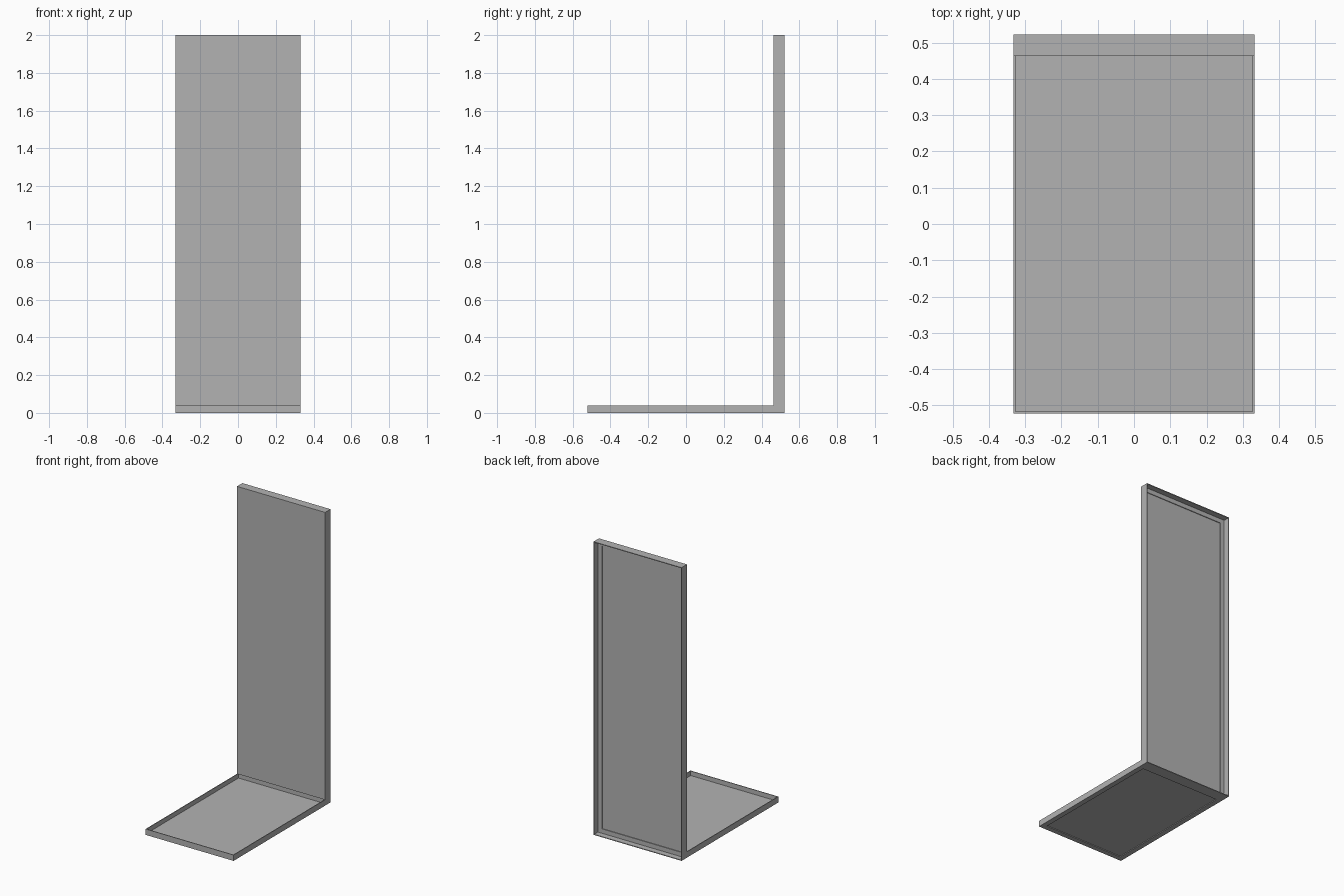
import bpy
from mathutils import Vector

cube = bpy.data.objects.get("Cube")
if cube:
    bpy.data.objects.remove(cube, do_unlink=True)

grey = bpy.data.materials.new("plain grey")
grey.use_nodes = True
grey.diffuse_color = (0.45, 0.45, 0.45, 1)
grey.node_tree.nodes["Principled BSDF"].inputs["Base Color"].default_value = (0.45, 0.45, 0.45, 1)

W = 0.332      # half width
D = 0.522      # half depth
H = 2.0        # height
T = 0.005      # sheet thickness
LIP = 0.035    # width of the flat ring of each angle frame
RIM = 0.04     # rim height of the base
SEAM = 0.477   # where the base frame meets the upright frame
SKIN = 0.464   # front of the upright panel


def add_mesh(name, verts, faces):
    mesh = bpy.data.meshes.new(name)
    mesh.from_pydata(verts, [], faces)
    mesh.materials.append(grey)
    obj = bpy.data.objects.new(name, mesh)
    bpy.context.collection.objects.link(obj)
    return obj


def add_box(name, low, high):
    verts = [(x, y, z) for x in (low[0], high[0]) for y in (low[1], high[1]) for z in (low[2], high[2])]
    faces = [(0, 1, 3, 2), (4, 6, 7, 5), (0, 4, 5, 1), (2, 3, 7, 6), (0, 2, 6, 4), (1, 5, 7, 3)]
    return add_mesh(name, verts, faces)


def angle_frame(name, length, depth, place):
    """Sweep an L section (inset, level) round a rectangle with mitred corners."""
    section = [(0, 0), (LIP, 0), (LIP, T), (T, T), (T, depth), (0, depth)]
    n = len(section)
    verts = []
    for su, sv in ((-1, 0), (1, 0), (1, 1), (-1, 1)):
        for inset, level in section:
            u = su * (W - inset)
            v = length - inset if sv else inset
            verts.append(place(u, v, level))
    faces = []
    for c in range(4):
        for i in range(n):
            a, b = c * n, (c + 1) % 4 * n
            j = (i + 1) % n
            faces.append((a + i, b + i, b + j, a + j))
    return add_mesh(name, verts, faces)


# Base: upturned angle frame with a thin floor lying on its ring
angle_frame("base_frame", SEAM + D, RIM, lambda u, v, w: Vector((u, v - D, w)))
add_box("base_floor", (T - W, T - D, T), (W - T, SEAM - T, T + 0.004))

# Upright: rearward angle frame with a panel covering its front
angle_frame("back_frame", H, D - SEAM, lambda u, v, w: Vector((-u, SEAM + w, v)))
add_box("back_panel", (-W, SKIN, RIM), (W, SEAM, H))

# Make all normals face outwards
import bmesh
for obj in bpy.context.collection.objects:
    if obj.type == 'MESH' and obj.data.materials and obj.data.materials[0] == grey:
        bm = bmesh.new()
        bm.from_mesh(obj.data)
        bmesh.ops.recalc_face_normals(bm, faces=bm.faces)
        bm.to_mesh(obj.data)
        bm.free()
